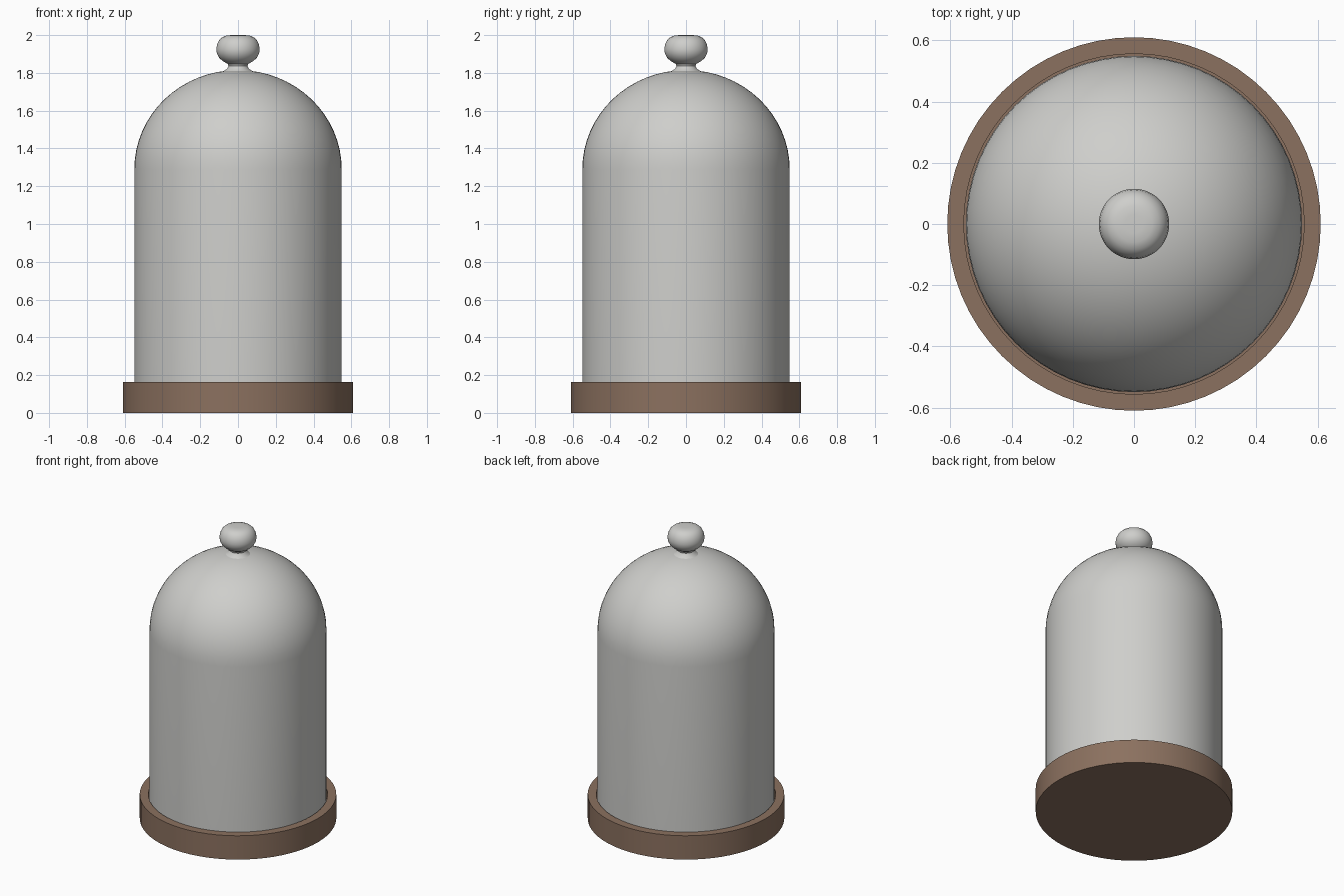
import bpy, math

if "Cube" in bpy.data.objects:
    bpy.data.objects.remove(bpy.data.objects["Cube"])

SEGMENTS = 64


def material(name, rgb):
    m = bpy.data.materials.new(name)
    m.diffuse_color = (*rgb, 1)
    m.use_nodes = True
    m.node_tree.nodes["Principled BSDF"].inputs["Base Color"].default_value = m.diffuse_color
    return m


def lathe(name, profile, mat):
    """Revolve (radius, z) points around the z axis; radius 0 makes a pole."""
    verts, rings, faces = [], [], []
    for r, z in profile:
        n = 1 if r == 0 else SEGMENTS
        rings.append([len(verts) + i for i in range(n)])
        for i in range(n):
            a = 2 * math.pi * i / SEGMENTS
            verts.append((r * math.cos(a), r * math.sin(a), z))
    for low, high in zip(rings, rings[1:]):
        for i in range(SEGMENTS):
            j = (i + 1) % SEGMENTS
            quad = [low[i % len(low)], low[j % len(low)],
                    high[j % len(high)], high[i % len(high)]]
            faces.append(list(dict.fromkeys(quad)))
    mesh = bpy.data.meshes.new(name)
    mesh.from_pydata(verts, [], faces)
    mesh.materials.append(mat)
    obj = bpy.data.objects.new(name, mesh)
    bpy.context.collection.objects.link(obj)
    bpy.ops.object.select_all(action='DESELECT')
    bpy.context.view_layer.objects.active = obj
    obj.select_set(True)
    bpy.ops.object.shade_smooth_by_angle(angle=math.radians(35))
    return obj


glass = material("pale grey glass", (0.62, 0.62, 0.60))
wood = material("brown wood", (0.26, 0.165, 0.115))

# Round wooden base with a shallow recess that receives the dome
lathe("base", [(0, 0), (0.61, 0), (0.61, 0.163), (0.556, 0.163),
               (0.556, 0.1), (0, 0.1)], wood)

# Bell shell: straight wall, rounded cap, thin inner wall
R, SPRING, RISE, WALL, STEPS = 0.549, 1.29, 0.525, 0.015, 16
angles = [math.pi / 2 * i / STEPS for i in range(STEPS)]
outer = [(R, 0.1)] + [(R * math.cos(a), SPRING + RISE * math.sin(a)) for a in angles]
inner = [(R - WALL, 0.1)] + [((R - WALL) * math.cos(a), SPRING + (RISE - WALL) * math.sin(a))
                             for a in angles]
lathe("glass_dome", [(0, SPRING + RISE - WALL)] + inner[::-1] + outer
      + [(0, SPRING + RISE)], glass)

# Knob: flared neck and a flattened ball
lathe("knob", [(0, 1.805), (0.075, 1.81), (0.058, 1.822), (0.05, 1.836), (0.055, 1.848),
               (0.08, 1.862), (0.1, 1.88), (0.112, 1.903), (0.115, 1.925),
               (0.111, 1.95), (0.1, 1.973), (0.083, 1.989), (0.06, 1.998),
               (0.03, 2.0), (0, 2.0)], glass)
